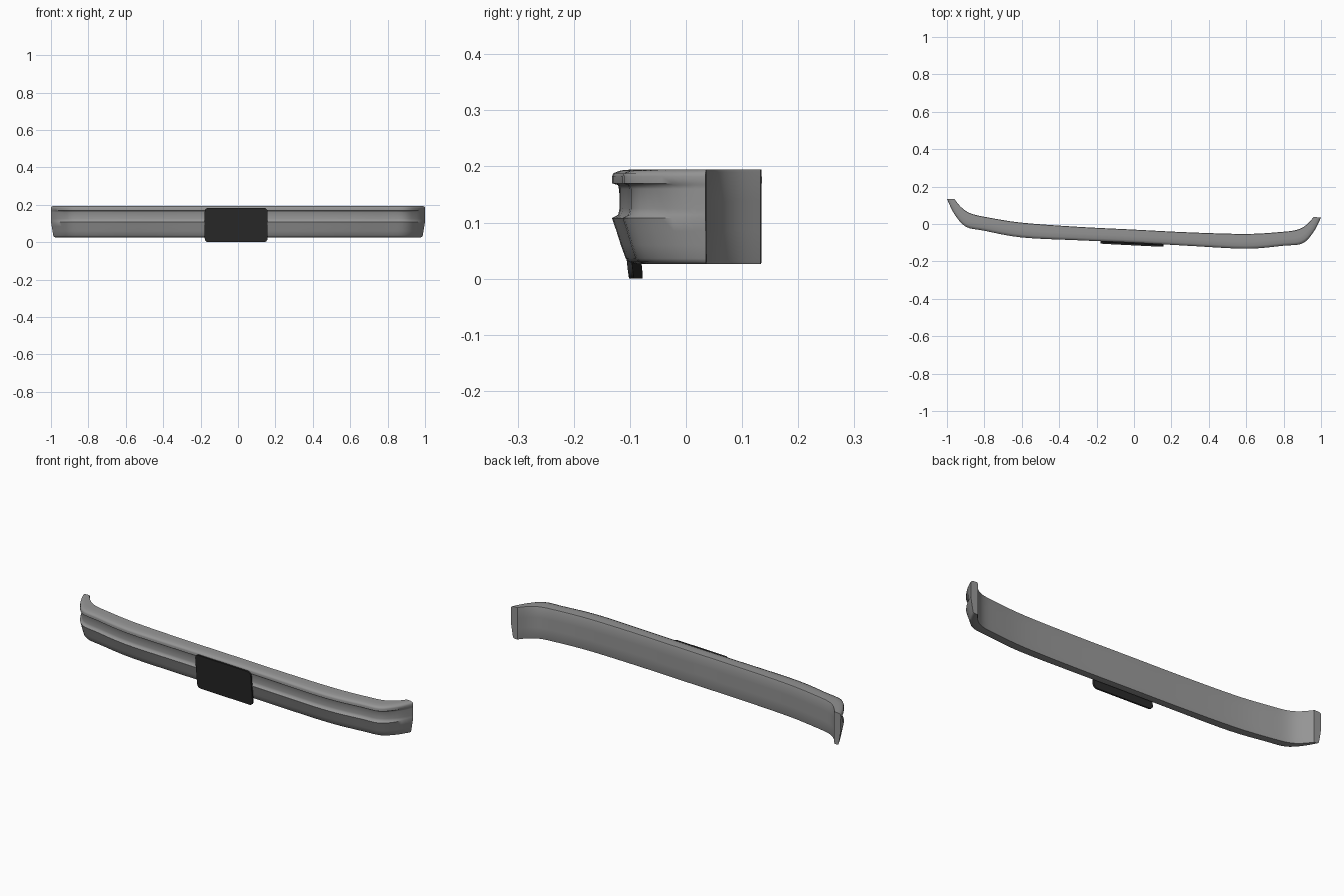
import bpy, bmesh, math
from mathutils import Vector

if "Cube" in bpy.data.objects:
    bpy.data.objects.remove(bpy.data.objects["Cube"])

SKEW = -0.05  # the whole bumper sits slightly turned


def material(name, c):
    m = bpy.data.materials.new(name)
    m.diffuse_color = (c, c, c, 1)
    m.use_nodes = True
    m.node_tree.nodes["Principled BSDF"].inputs["Base Color"].default_value = m.diffuse_color
    return m


def finish(bm, name, mat, angle):
    bmesh.ops.recalc_face_normals(bm, faces=bm.faces)
    me = bpy.data.meshes.new(name)
    bm.to_mesh(me)
    bm.free()
    me.materials.append(mat)
    ob = bpy.data.objects.new(name, me)
    bpy.context.collection.objects.link(ob)
    bpy.ops.object.select_all(action='DESELECT')
    ob.select_set(True)
    bpy.context.view_layer.objects.active = ob
    bpy.ops.object.shade_smooth_by_angle(angle=math.radians(angle))
    return ob


def spline(pts, n):
    # Catmull-Rom through the points
    p = [Vector(a) for a in pts]
    out = []
    for i in range(1, len(p) - 2):
        a, b, c, d = p[i - 1:i + 3]
        for k in range(n):
            t = k / n
            out.append(0.5 * (2 * b + (c - a) * t + (2 * a - 5 * b + 4 * c - d) * t * t
                              + (3 * b - a - 3 * c + d) * t ** 3))
    out.append(p[-2])
    return out


# plan curves of half the bumper: front x, front y, back x, back y
half = [(0, -.1, 0, -.03), (.3, -.102, .3, -.03), (.6, -.102, .6, -.023),
        (.8, -.076, .78, -.004), (.9, -.059, .87, .012), (.96, .005, .92, .04),
        (1, .085, .96, .085)]
first = (-.3, -.102, -.3, -.03)
last = (1.03, .165, .99, .13)
right = spline([first] + half + [last], 4)
stations = [Vector((-s[0], s[1], -s[2], s[3])) for s in reversed(right[1:])] + right

# cross-section: depth fraction front to back, height, groove depth
profile = [(.5, .195, 0), (.2, .193, 0), (.03, .188, 0), (0, .182, 0), (0, .170, 0),
           (.02, .167, .11), (.02, .160, .15), (.02, .125, .15), (.02, .114, .12),
           (0, .108, 0), (.1, .085, 0), (.2, .060, 0), (.31, .036, 0), (.38, .030, 0),
           (.52, .0265, 0), (.97, .0265, 0), (1, .032, 0),
           (1, .085, 0), (1, .138, 0), (1, .190, 0), (.97, .195, 0)]

bm = bmesh.new()
rings = []
for s in stations:
    fade = min(1, max(0, (1 - abs(s[0])) / .06))
    ring = []
    for t, z, g in profile:
        t += g * fade
        x = s[0] + (s[2] - s[0]) * t
        y = s[1] + (s[3] - s[1]) * t
        ring.append(bm.verts.new((x, y + SKEW * x, z)))
    rings.append(ring)
n = len(profile)
for a, b in zip(rings, rings[1:]):
    for i in range(n):
        j = (i + 1) % n
        bm.faces.new((a[i], a[j], b[j], b[i]))
bm.faces.new(rings[0])
bm.faces.new(rings[-1])
finish(bm, "bumper_bar", material("bumper grey", .3), 50)

# licence plate panel: rounded rectangle leaning forward
bm = bmesh.new()
x0, x1, z0, z1, r = -.178, .158, 0.002, .186, .02
outline = []
for cx, cz, a0 in ((x1 - r, z1 - r, 0), (x0 + r, z1 - r, 90),
                   (x0 + r, z0 + r, 180), (x1 - r, z0 + r, 270)):
    for k in range(5):
        a = math.radians(a0 + k * 22.5)
        outline.append((cx + r * math.cos(a), cz + r * math.sin(a)))
layers = []
for off in (0, .009):
    layers.append([bm.verts.new((x, -.094 + SKEW * x - .11 * z + off, z - .002))
                   for x, z in outline])
bm.faces.new(layers[0])
bm.faces.new(layers[1])
m = len(outline)
for i in range(m):
    j = (i + 1) % m
    bm.faces.new((layers[0][i], layers[0][j], layers[1][j], layers[1][i]))
finish(bm, "plate_panel", material("plate black", .022), 30)
